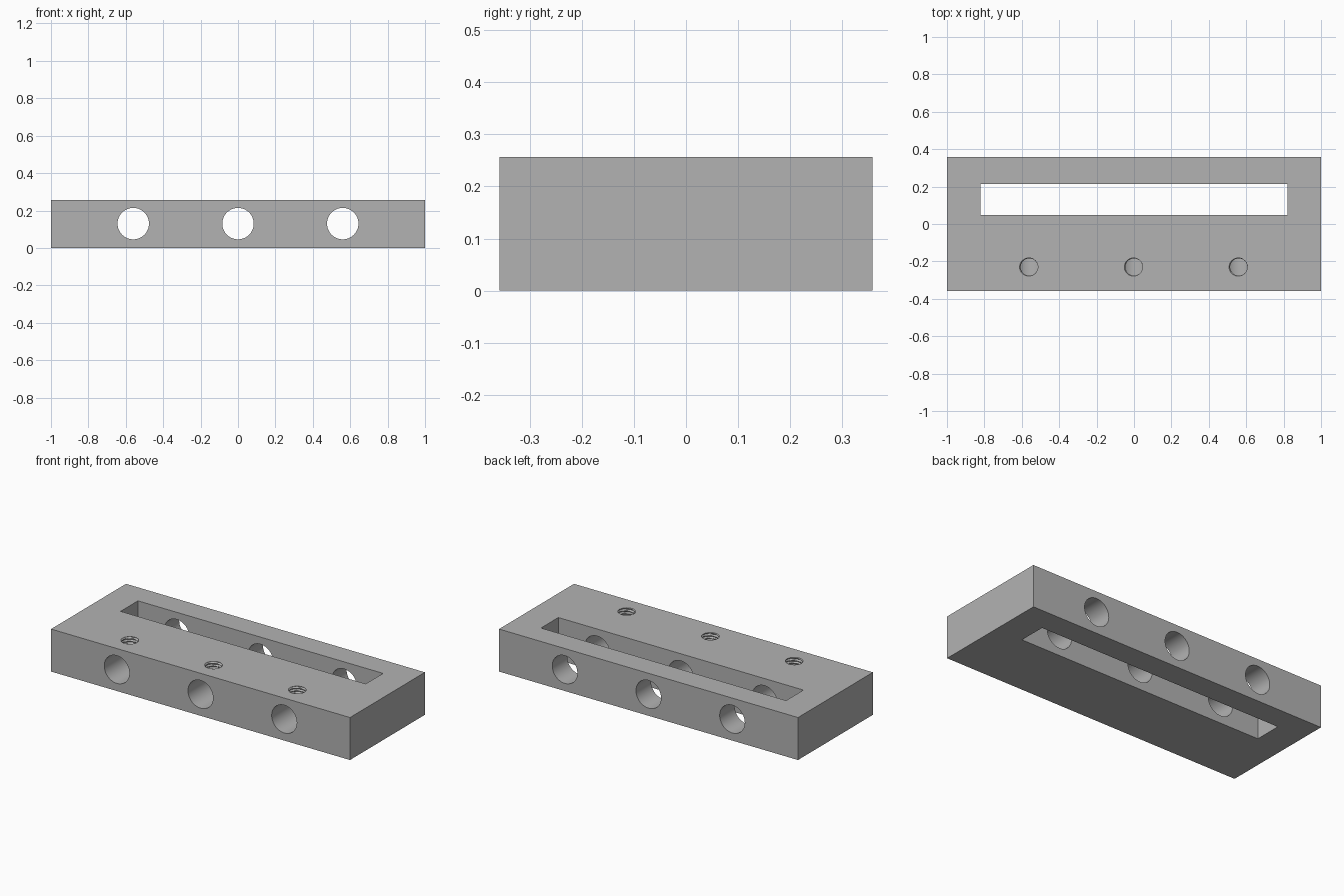
import bpy, bmesh
from math import sin, cos, pi

old = bpy.data.objects.get("Cube")
if old:
    bpy.data.objects.remove(old, do_unlink=True)

HEIGHT = 0.257
BORE_X = (-0.56, 0, 0.56)

grey = bpy.data.materials.new("machined_grey")
grey.use_nodes = True
colour = (0.45, 0.45, 0.45, 1)
grey.diffuse_color = colour
grey.node_tree.nodes["Principled BSDF"].inputs["Base Color"].default_value = colour


def box(name, size, centre):
    bpy.ops.mesh.primitive_cube_add(size=1, location=centre)
    ob = bpy.context.object
    ob.name = name
    ob.scale = size
    bpy.ops.object.transform_apply(location=True, rotation=True, scale=True)
    ob.data.materials.append(grey)
    return ob


def thread_cutter(name, x, y, z0, z1, crest=0.046, root=0.053, pitch=0.016):
    """Closed plug whose wall follows a helical thread."""
    sides, levels = 40, 54
    bm = bmesh.new()
    rings = []
    for i in range(levels + 1):
        z = z0 + (z1 - z0) * i / levels
        ring = []
        for j in range(sides):
            a = 2 * pi * j / sides
            phase = ((z - HEIGHT) / pitch - (a - pi) / (2 * pi)) % 1
            r = crest + (root - crest) * max(0, 1.3 * abs(2 * phase - 1) - 0.3)
            ring.append(bm.verts.new((x + r * cos(a), y + r * sin(a), z)))
        rings.append(ring)
    for low, high in zip(rings, rings[1:]):
        for j in range(sides):
            k = (j + 1) % sides
            bm.faces.new((low[j], low[k], high[k], high[j]))
    bm.faces.new(rings[0][::-1])
    bm.faces.new(rings[-1])
    bmesh.ops.triangulate(bm, faces=bm.faces[:])
    me = bpy.data.meshes.new(name)
    bm.to_mesh(me)
    bm.free()
    me.materials.append(grey)
    ob = bpy.data.objects.new(name, me)
    bpy.context.collection.objects.link(ob)
    return ob


# Main block
block = box("clamp_block", (2, 0.716, HEIGHT), (0, 0, HEIGHT / 2))

# Long slot, cross bores and threaded screw holes
cutters = [box("slot_cutter", (1.64, 0.166, 0.6), (0, 0.132, 0.13))]
for x in BORE_X:
    bpy.ops.mesh.primitive_cylinder_add(vertices=64, radius=0.084, depth=1,
                                        location=(x, 0, 0.13), rotation=(pi / 2, 0, 0))
    bore = bpy.context.object
    bore.name = "bore_cutter"
    bore.data.materials.append(grey)
    cutters.append(bore)
    cutters.append(thread_cutter("thread_cutter", x, -0.23, 0.14, 0.2751))

for cutter in cutters:
    mod = block.modifiers.new(cutter.name, "BOOLEAN")
    mod.operation = "DIFFERENCE"
    mod.solver = "EXACT"
    mod.object = cutter

# Bake the cuts and drop the helpers
bpy.ops.object.select_all(action="DESELECT")
block.select_set(True)
bpy.context.view_layer.objects.active = block
for mod in list(block.modifiers):
    bpy.ops.object.modifier_apply(modifier=mod.name)
for cutter in cutters:
    bpy.data.objects.remove(cutter, do_unlink=True)
bpy.ops.object.shade_smooth_by_angle(angle=pi / 6)
